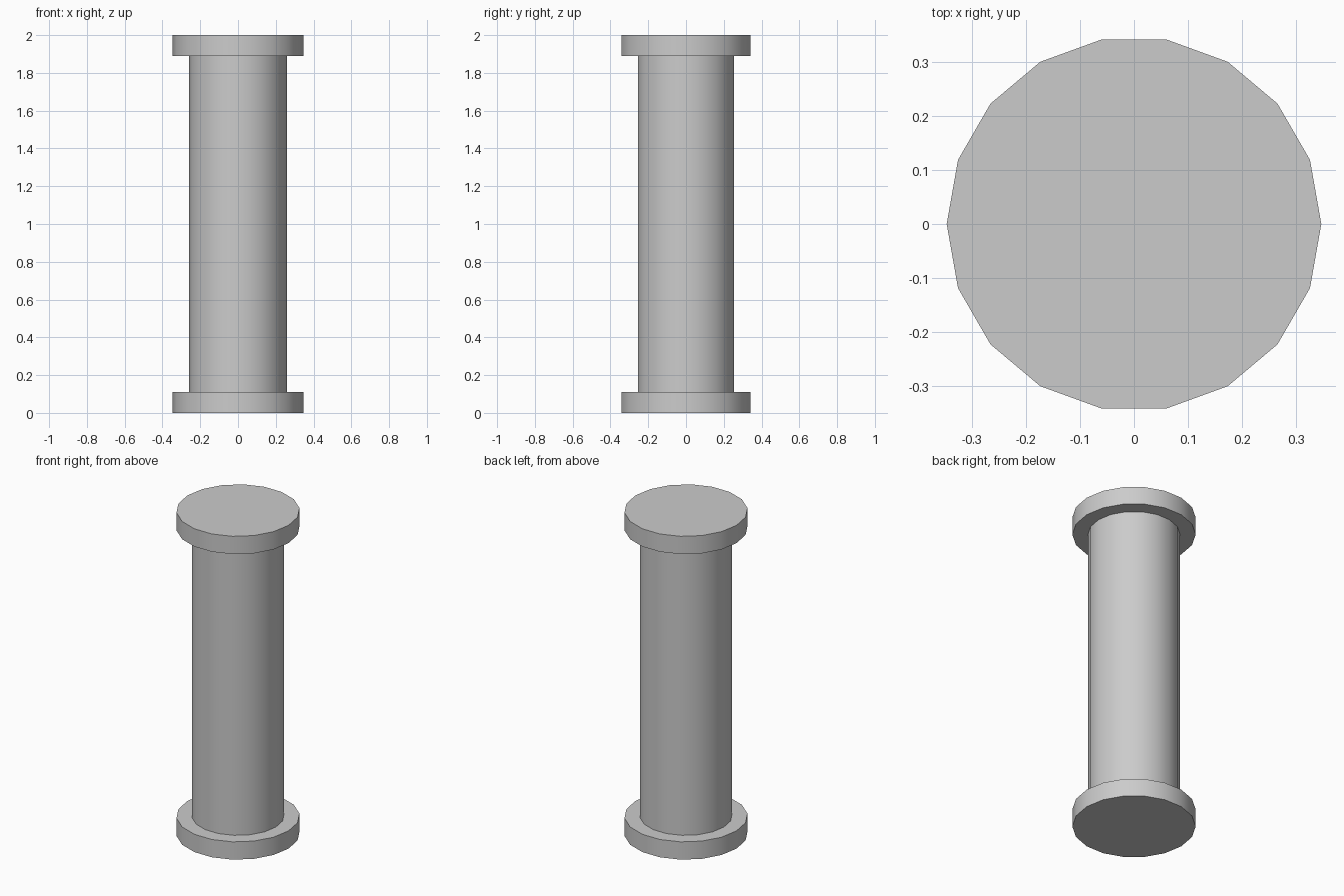
import bpy
import bmesh
from math import radians, tau
from mathutils import Vector

if "Cube" in bpy.data.objects:
    bpy.data.objects.remove(bpy.data.objects["Cube"])

SIDES = 18
FLANGE_R, SHAFT_R = 0.346, 0.259
FLANGE_H, HEIGHT = 0.11, 2.0

# Half profile (radius, height): lower flange, shaft, upper flange
profile = [
    (0, 0), (FLANGE_R, 0), (FLANGE_R, FLANGE_H), (SHAFT_R, FLANGE_H),
    (SHAFT_R, HEIGHT - FLANGE_H), (FLANGE_R, HEIGHT - FLANGE_H),
    (FLANGE_R, HEIGHT), (0, HEIGHT),
]

# Turn the profile round z, first corner on +x
bm = bmesh.new()
verts = [bm.verts.new((r, 0, z)) for r, z in profile]
edges = [bm.edges.new(pair) for pair in zip(verts, verts[1:])]
bmesh.ops.spin(bm, geom=verts + edges, cent=Vector(), axis=(0, 0, 1),
               angle=tau, steps=SIDES)
bmesh.ops.remove_doubles(bm, verts=bm.verts, dist=0.0001)

# Merge the end triangles into single flat caps
bmesh.ops.dissolve_verts(bm, verts=[v for v in bm.verts if v.co.xy.length < 0.001])
bmesh.ops.recalc_face_normals(bm, faces=bm.faces)

mesh = bpy.data.meshes.new("flanged_column")
bm.to_mesh(mesh)
bm.free()
column = bpy.data.objects.new("flanged_column", mesh)
bpy.context.collection.objects.link(column)

# Smooth round the sides, sharp at the rims
bpy.context.view_layer.objects.active = column
column.select_set(True)
bpy.ops.object.shade_smooth_by_angle(angle=radians(30))
